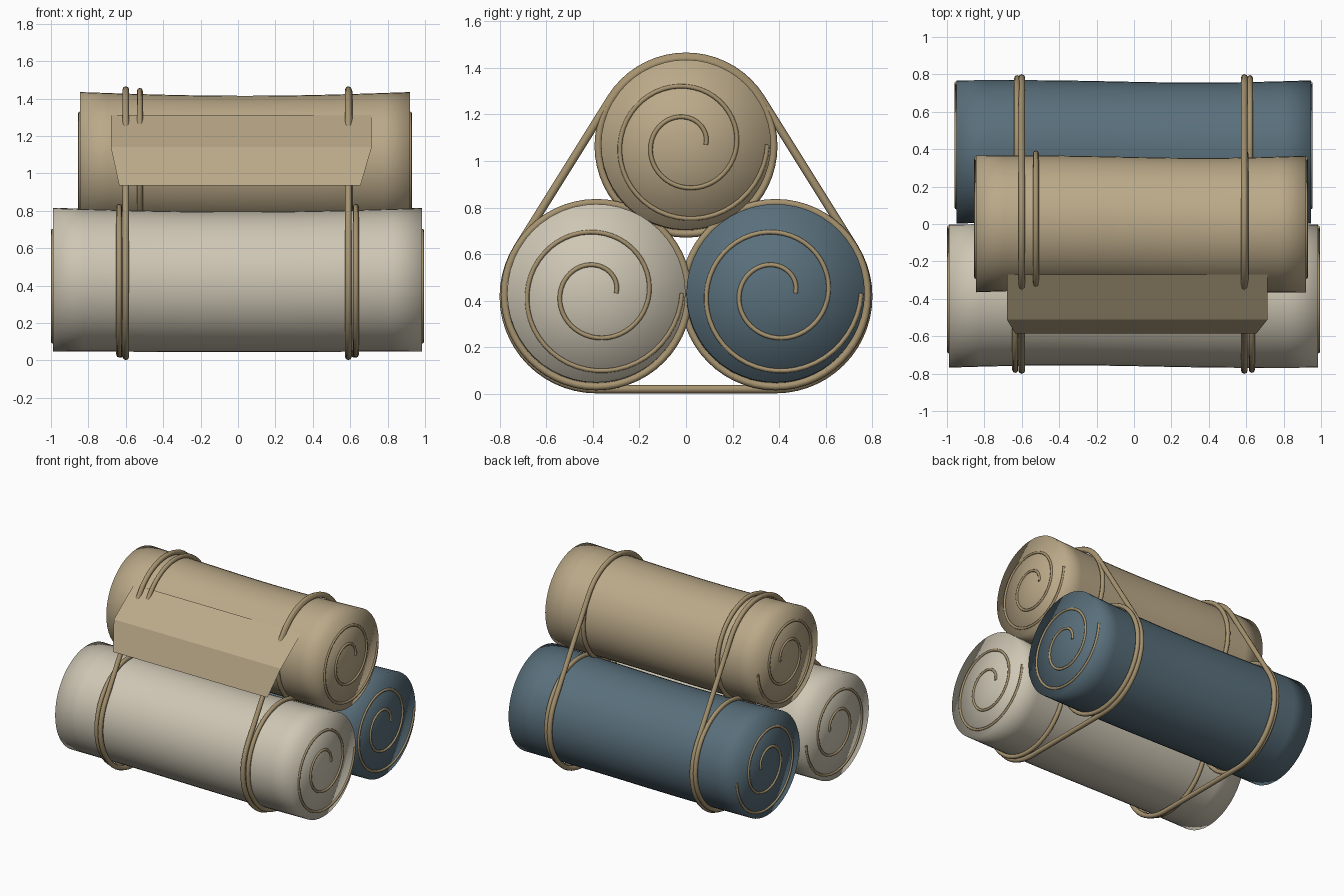
import bpy, bmesh, math
from mathutils import Vector, geometry

if "Cube" in bpy.data.objects:
    bpy.data.objects.remove(bpy.data.objects["Cube"])


def material(name, rgb):
    m = bpy.data.materials.new(name)
    m.diffuse_color = (*rgb, 1)
    m.use_nodes = True
    m.node_tree.nodes["Principled BSDF"].inputs["Base Color"].default_value = m.diffuse_color
    return m


CREAM = material("cream_cloth", (0.62, 0.57, 0.46))
BLUE = material("blue_cloth", (0.10, 0.16, 0.20))
TAN = material("tan_cloth", (0.50, 0.40, 0.25))
CORD = material("cord", (0.38, 0.29, 0.16))


def finish(bm, name, mat, smooth=True):
    me = bpy.data.meshes.new(name)
    bmesh.ops.recalc_face_normals(bm, faces=bm.faces)
    bm.to_mesh(me)
    bm.free()
    for p in me.polygons:
        p.use_smooth = smooth
    me.materials.append(mat)
    ob = bpy.data.objects.new(name, me)
    bpy.context.collection.objects.link(ob)
    return ob


def tube(name, pts, radius, closed=False):
    cu = bpy.data.curves.new(name, 'CURVE')
    cu.dimensions = '3D'
    cu.bevel_depth = radius
    cu.bevel_resolution = 2
    cu.use_fill_caps = True
    sp = cu.splines.new('POLY')
    sp.points.add(len(pts) - 1)
    for p, co in zip(sp.points, pts):
        p.co = (*co, 1)
    sp.use_cyclic_u = closed
    sp.use_smooth = True
    cu.materials.append(CORD)
    ob = bpy.data.objects.new(name, cu)
    bpy.context.collection.objects.link(ob)


def circle(y, z, r, n=56):
    return [(y + r * math.cos(2 * math.pi * i / n), z + r * math.sin(2 * math.pi * i / n))
            for i in range(n)]


def roll(name, x0, x1, y, z, r, mat):
    # cloth roll: slightly sagging, slimmer in the middle
    bm = bmesh.new()
    rings, steps = [], 12
    for i in range(steps + 1):
        t = i / steps
        mid = math.sin(math.pi * t)
        wave = 0.006 * math.sin(2 * math.pi * t)
        ring = circle(y + wave, z - 0.012 * mid, r - 0.008 * mid, 48)
        rings.append([bm.verts.new((x0 + (x1 - x0) * t, *p)) for p in ring])
    for a, b in zip(rings, rings[1:]):
        for j in range(48):
            k = (j + 1) % 48
            bm.faces.new((a[j], a[k], b[k], b[j]))
    for x, ring in ((x0, rings[0]), (x1, rings[-1])):
        c = bm.verts.new((x, y, z))
        for j in range(48):
            bm.faces.new((c, ring[j], ring[(j + 1) % 48]))
    finish(bm, name, mat)
    # spiral seam on both ends
    for side, x in (("left", x0), ("right", x1)):
        pts = []
        for i in range(97):
            a = 4 * math.pi * i / 96
            s = 0.085 + (r - 0.1) * i / 96
            pts.append((x, y + s * math.cos(a), z + s * math.sin(a)))
        tube(f"{name}_{side}_spiral", pts, 0.0095)


def ring_strap(name, x, y, z, r):
    tube(name, [(x, *p) for p in circle(y, z, r)], 0.016, True)


# three stacked rolls
ROLLS = {
    "front_roll": (-0.99, 0.985, -0.385, 0.432, 0.383, CREAM, (-0.635, 0.63)),
    "rear_roll": (-0.95, 0.945, 0.385, 0.432, 0.383, BLUE, (-0.625, 0.62)),
    "top_roll": (-0.845, 0.92, 0.0, 1.07, 0.365, TAN, (-0.525, 0.595)),
}
outline = []
for name, (x0, x1, y, z, r, mat, straps) in ROLLS.items():
    roll(name, x0, x1, y, z, r, mat)
    for side, x in zip(("left", "right"), straps):
        ring_strap(f"{name}_{side}_strap", x, y, z - 0.006, r + 0.012)
    outline += circle(y, z - 0.014 if z < 1 else z - 0.002, r + 0.015)

# long straps wrapped around the whole bundle
hull = [outline[i] for i in geometry.convex_hull_2d([Vector(p) for p in outline])]
for side, x in (("left", -0.6), ("right", 0.59)):
    tube(f"bundle_{side}_strap", [(x, *p) for p in hull], 0.018, True)

# thin folded flap in front of the top roll
bm = bmesh.new()
rows = [[bm.verts.new((x, y, z)) for x in (a, b)] for a, b, y, z in (
    (-0.68, 0.715, -0.27, 1.312), (-0.68, 0.715, -0.51, 1.14), (-0.635, 0.655, -0.585, 0.935))]
for a, b in zip(rows, rows[1:]):
    bm.faces.new((b[0], b[1], a[1], a[0]))
flap = finish(bm, "folded_flap", TAN, False)
if flap.data.polygons[0].normal.z < 0:
    flap.data.flip_normals()
